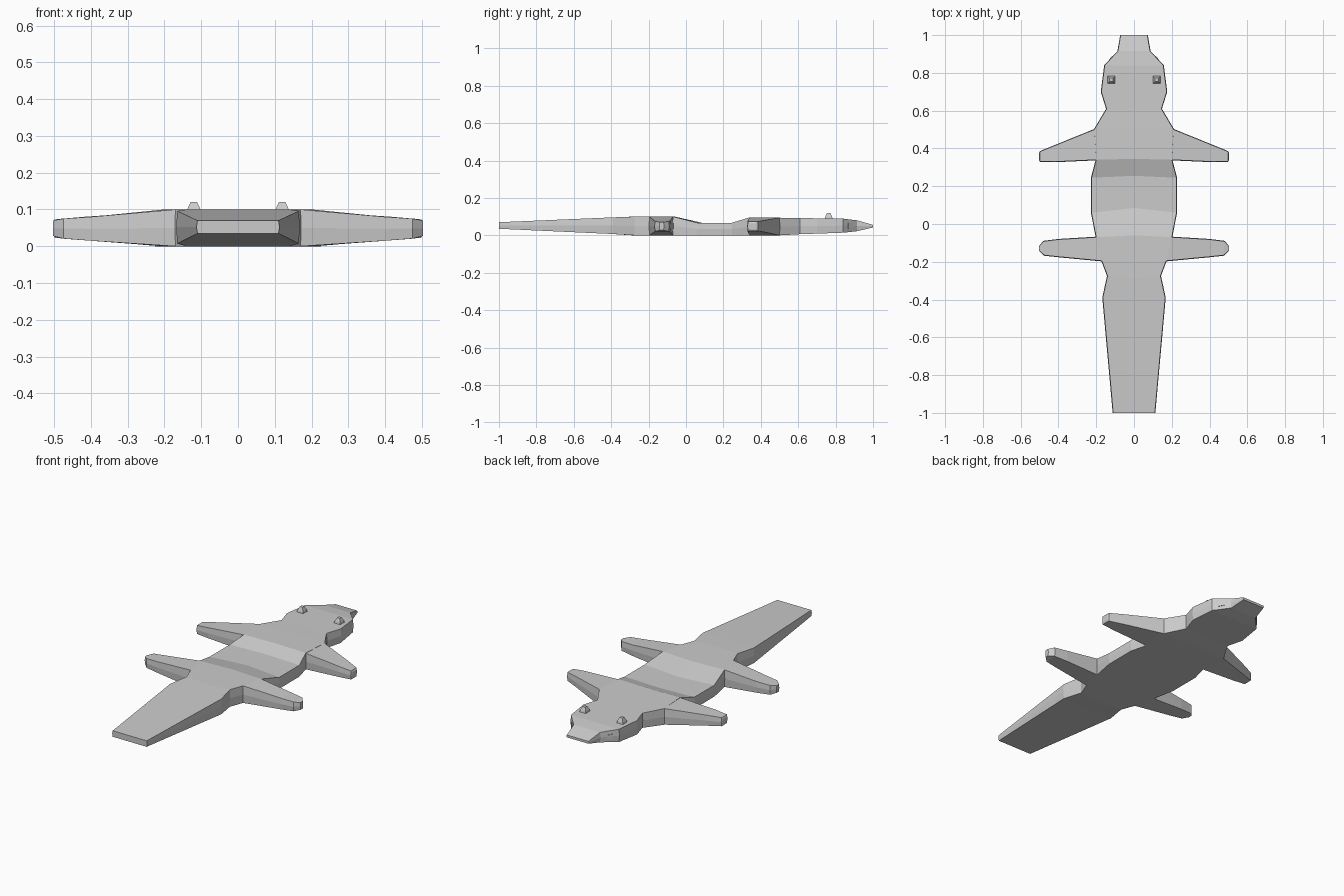
import bpy, bmesh

cube = bpy.data.objects.get("Cube")
if cube:
    bpy.data.objects.remove(cube, do_unlink=True)

grey = bpy.data.materials.new("plain grey")
grey.use_nodes = True
colour = (0.6, 0.6, 0.6, 1)
grey.diffuse_color = colour
grey.node_tree.nodes["Principled BSDF"].inputs["Base Color"].default_value = colour


def loft(name, rings, mirror=False):
    """Skin a list of equal closed rings, cap both ends, optionally mirror in x."""
    bm = bmesh.new()
    rows = [[bm.verts.new(p) for p in ring] for ring in rings]
    for a, b in zip(rows, rows[1:]):
        for i in range(len(a)):
            j = (i + 1) % len(a)
            bm.faces.new((a[i], a[j], b[j], b[i]))
    bm.faces.new(rows[0])
    bm.faces.new(rows[-1])
    bmesh.ops.recalc_face_normals(bm, faces=bm.faces)
    mesh = bpy.data.meshes.new(name)
    bm.to_mesh(mesh)
    bm.free()
    mesh.materials.append(grey)
    obj = bpy.data.objects.new(name, mesh)
    bpy.context.collection.objects.link(obj)
    if mirror:
        mod = obj.modifiers.new("Mirror", 'MIRROR')
        mod.use_mirror_merge = False
    return obj


# Body sections: y, half width, bottom, top, forward bow of the centre line
sections = [
    (-1.0, .11, .035, .07, 0), (-.39, .165, .007, .096, 0),
    (-.275, .14, 0, .1, -.01), (-.195, .17, 0, .1, 0),
    (-.07, .2, 0, .1, .01), (.06, .225, 0, .067, .025),
    (.245, .225, 0, .067, .01), (.34, .2, 0, .096, .005),
    (.5, .21, 0, .094, 0), (.61, .145, .006, .092, 0),
    (.70, .173, .009, .091, 0), (.84, .155, .014, .089, 0),
    (.915, .085, .022, .08, 0), (1.0, .07, .042, .056, 0),
]


def body_ring(y, w, lo, hi, bow):
    mid = (lo + hi) / 2
    return [(-w, y, lo), (0, y + bow, lo), (w, y, lo), (w + .003, y, mid),
            (w, y, hi), (0, y + bow, hi), (-w, y, hi), (-w - .003, y, mid)]


loft("body", [body_ring(*s) for s in sections])


# Legs: x at back, x at front, y back, y front, bottom, top
def leg_ring(xb, xf, yb, yf, lo, hi):
    mid = (lo + hi) / 2
    return [(xb, yb, lo), (xb, yb - .003, mid), (xb, yb, hi),
            (xf, yf, hi), (xf, yf + .003, mid), (xf, yf, lo)]


loft("front_legs", [leg_ring(.2, .21, .34, .5, 0, .094),
                    leg_ring(.42, .42, .33, .415, .018, .08),
                    leg_ring(.498, .498, .332, .383, .023, .073),
                    leg_ring(.502, .502, .34, .375, .032, .064)], True)
loft("hind_legs", [leg_ring(.17, .2, -.195, -.07, 0, .1),
                   leg_ring(.4, .4, -.173, -.082, .015, .08),
                   leg_ring(.475, .48, -.165, -.092, .021, .075),
                   leg_ring(.503, .503, -.14, -.12, .028, .07)], True)


# Eyes: small tapered blocks on top of the head
def square(x, y, z, r):
    return [(x - r, y - r, z), (x + r, y - r, z), (x + r, y + r, z), (x - r, y + r, z)]


loft("eyes", [square(.12, .763, .085, .021), square(.12, .763, .1, .018),
              square(.12, .763, .12, .009)], True)


# Shallow nostril plates on the slanted cheeks
def cheek(t, z, out):
    return (.155 - .07 * t + .006 + out, .84 + .075 * t + .004 + out, z)


loft("nostrils", [[cheek(t, z, out) for t, z in
                   ((.35, .035), (.65, .04), (.65, .062), (.35, .065))]
                  for out in (-.008, -.002)], True)
